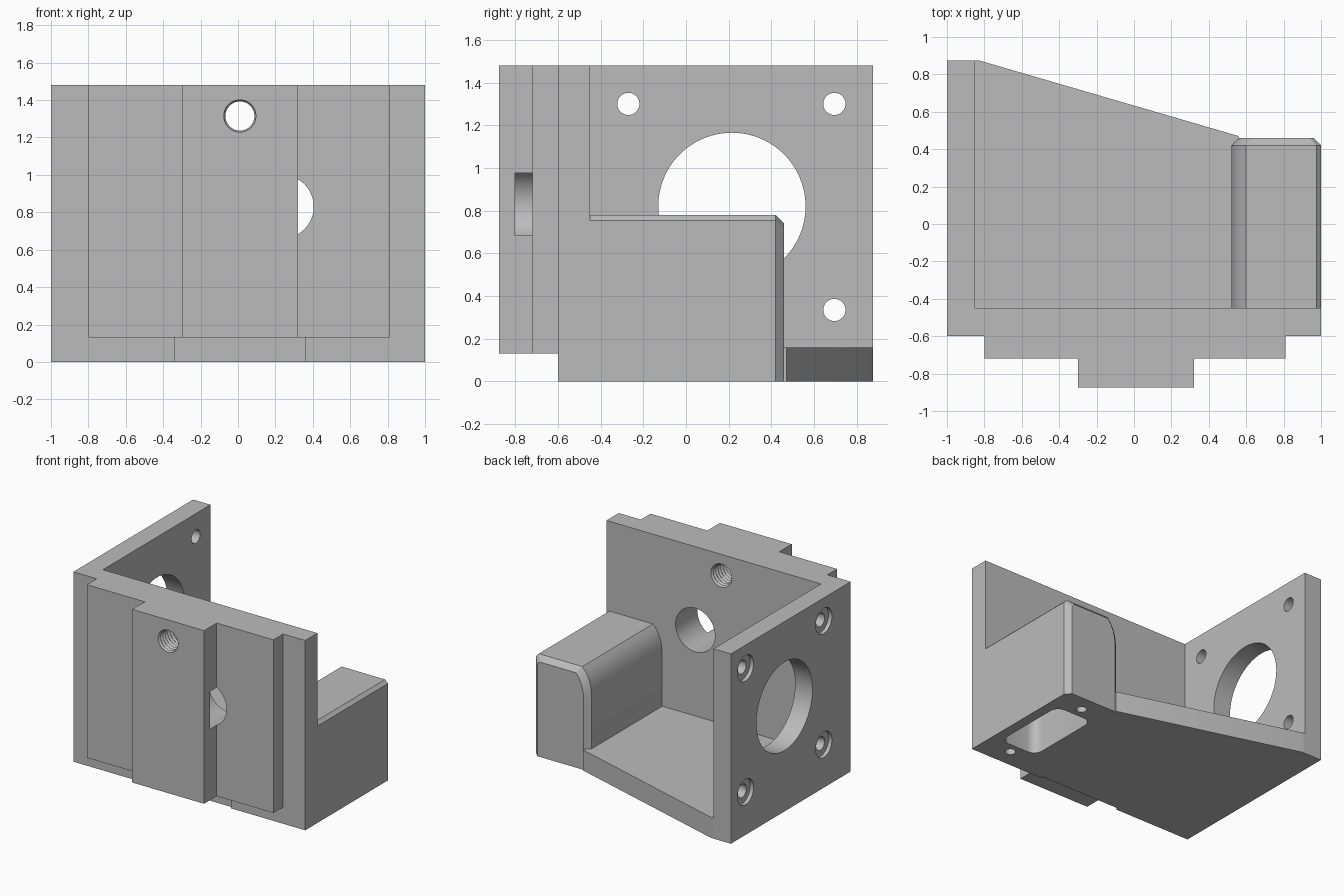
import bpy, bmesh, math
from mathutils import Vector

cube = bpy.data.objects.get("Cube")
if cube:
    bpy.data.objects.remove(cube, do_unlink=True)

grey = bpy.data.materials.new("machined grey")
grey.use_nodes = True
colour = (0.5, 0.5, 0.5, 1)
grey.diffuse_color = colour
grey.node_tree.nodes["Principled BSDF"].inputs["Base Color"].default_value = colour

# Maps a 2D outline point and a distance along the axis to 3D
PLACE = {"x": lambda u, v, d: (d, u, v),
         "y": lambda u, v, d: (u, d, v),
         "z": lambda u, v, d: (u, v, d)}


def loft(name, sections, axis):
    """Solid skinned through (outline, distance) sections."""
    bm = bmesh.new()
    rings = [[bm.verts.new(PLACE[axis](u, v, d)) for u, v in outline]
             for outline, d in sections]
    for a, b in zip(rings, rings[1:]):
        for i in range(len(a)):
            j = (i + 1) % len(a)
            bm.faces.new((a[i], a[j], b[j], b[i]))
    bm.faces.new(rings[0])
    bm.faces.new(rings[-1])
    bmesh.ops.recalc_face_normals(bm, faces=bm.faces)
    mesh = bpy.data.meshes.new(name)
    bm.to_mesh(mesh)
    bm.free()
    ob = bpy.data.objects.new(name, mesh)
    bpy.context.collection.objects.link(ob)
    mesh.materials.append(grey)
    return ob


def prism(name, outline, axis, start, end):
    return loft(name, [(outline, start), (outline, end)], axis)


def rect(u0, u1, v0, v1):
    return [(u0, v0), (u1, v0), (u1, v1), (u0, v1)]


def circle(u, v, r, n=48):
    return [(u + r * math.cos(i * math.tau / n), v + r * math.sin(i * math.tau / n))
            for i in range(n)]


def rounded_rect(u, v, hu, hv, r, n=6):
    points = []
    for k, (su, sv) in enumerate([(1, 1), (-1, 1), (-1, -1), (1, -1)]):
        for i in range(n + 1):
            t = (k + i / n) * math.pi / 2
            points.append((u + su * (hu - r) + r * math.cos(t),
                           v + sv * (hv - r) + r * math.sin(t)))
    return points


def cut(ob, cutters):
    for c in cutters:
        c.hide_render = True
        mod = ob.modifiers.new("cut", "BOOLEAN")
        mod.operation = "DIFFERENCE"
        mod.solver = "EXACT"
        mod.object = c
    graph = bpy.context.evaluated_depsgraph_get()
    mesh = bpy.data.meshes.new_from_object(ob.evaluated_get(graph))
    ob.modifiers.clear()
    ob.data = mesh


# Front plate with stepped rail
front = prism("front_plate", [
    (-1, -0.45), (-1, -0.6), (-0.8, -0.6), (-0.8, -0.72), (-0.3, -0.72), (-0.3, -0.875),
    (0.32, -0.875), (0.32, -0.72), (0.81, -0.72), (0.81, -0.6), (1, -0.6), (1, -0.45)],
    "z", 0, 1.48)
rail_relief = prism("rail_relief_cutter", rect(-0.95, 0.95, -1, -0.6), "z", -0.1, 0.13)
bottom_notch = prism("bottom_notch_cutter", rect(-0.34, 0.36, -0.9, -0.58), "z", -0.1, 0.13)
blind_bore = prism("blind_bore_cutter", circle(0.235, 0.83, 0.17), "y", -0.8, -0.4)

# Threaded hole through the rail
turns = 32
thread = loft("thread_cutter", [
    (circle(0.01, 1.315, 0.078 if i % 2 else 0.09, 32), -0.9 + 0.48 * i / turns)
    for i in range(turns + 1)], "y")

# Side wall with large bore and counterbored screw holes
wall = prism("side_wall", rect(-0.45, 0.875, 0, 1.48), "x", -1, -0.85)
wall_cutters = [prism("motor_bore_cutter", circle(0.215, 0.82, 0.345, 96), "x", -1.1, -0.7)]
for y in (-0.27, 0.695):
    for z in (0.335, 1.3):
        wall_cutters.append(prism("screw_cutter", circle(y, z, 0.052, 32), "x", -1.1, -0.7))
        wall_cutters.append(prism("counterbore_cutter", circle(y, z, 0.1, 32), "x", -1.1, -0.97))

# Floor with slanted rear edge
floor = prism("floor", [
    (-0.85, -0.45), (0.52, -0.45), (0.52, 0.42), (0.56, 0.46), (0.56, 0.47),
    (-0.83, 0.875), (-0.85, 0.875)], "z", 0, 0.16)

# Side block with rounded inner top edge and chamfered back
section = [(0.52, 0), (1, 0), (1, 0.755), (0.975, 0.78), (0.6, 0.78),
           (0.57, 0.745), (0.545, 0.7), (0.528, 0.645), (0.52, 0.58)]
inset = [(0.76 + (x - 0.76) * 0.2 / 0.24, z * 0.74 / 0.78) for x, z in section]
block = loft("side_block", [(section, -0.45), (section, 0.42), (inset, 0.46)], "y")
pocket = prism("pocket_cutter", rounded_rect(0.76, -0.065, 0.16, 0.31, 0.07), "z", -0.1, 0.6)
screws = [prism("block_screw_cutter", circle(0.765, y, 0.038, 24), "z", -0.1, 0.3)
          for y in (-0.455, 0.33)]

cut(front, [rail_relief, bottom_notch, blind_bore, thread, screws[0]])
cut(wall, wall_cutters)
cut(block, [pocket] + screws)

# Remove the cutters
for c in [rail_relief, bottom_notch, blind_bore, thread, pocket] + screws + wall_cutters:
    bpy.data.objects.remove(c, do_unlink=True)

# Smooth round surfaces, keep machined edges sharp
bpy.ops.object.select_all(action="DESELECT")
for ob in (front, wall, floor, block):
    ob.select_set(True)
bpy.context.view_layer.objects.active = front
bpy.ops.object.shade_smooth_by_angle(angle=math.radians(25))
